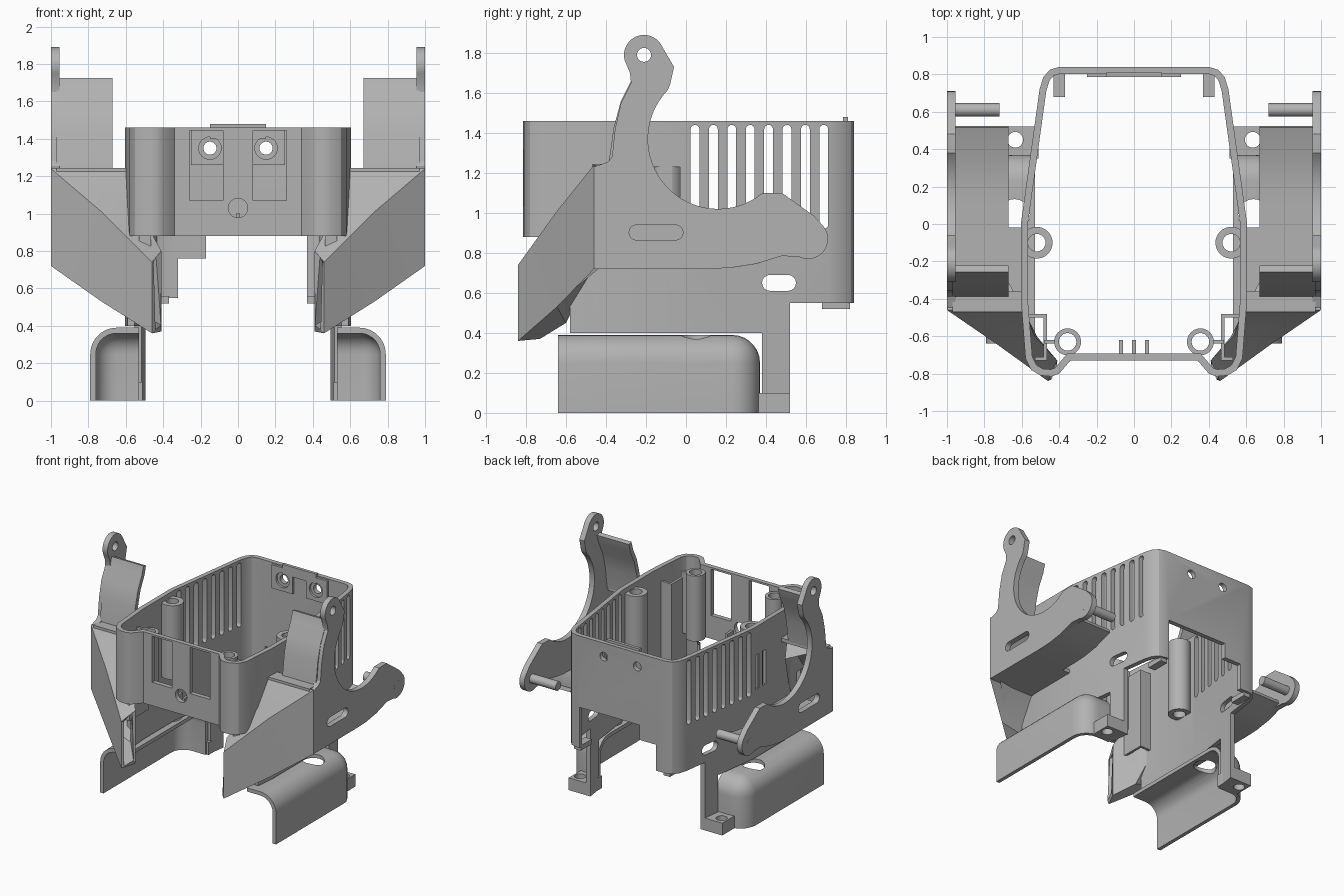
import bpy, bmesh, math
from mathutils import Vector

if "Cube" in bpy.data.objects:
    bpy.data.objects.remove(bpy.data.objects["Cube"], do_unlink=True)

grey = bpy.data.materials.new("plain grey")
grey.use_nodes = True
COLOR = (0.45, 0.45, 0.45, 1)
grey.diffuse_color = COLOR
grey.node_tree.nodes["Principled BSDF"].inputs["Base Color"].default_value = COLOR


def place(axis, a, b, t):
    return Vector({"x": (t, a, b), "y": (a, t, b), "z": (a, b, t)}[axis])


def to_object(name, bm):
    bmesh.ops.recalc_face_normals(bm, faces=bm.faces)
    mesh = bpy.data.meshes.new(name)
    bm.to_mesh(mesh)
    bm.free()
    obj = bpy.data.objects.new(name, mesh)
    bpy.context.collection.objects.link(obj)
    mesh.materials.append(grey)
    return obj


def apply(obj, kind, **settings):
    mod = obj.modifiers.new(kind, kind)
    for key, value in settings.items():
        setattr(mod, key, value)
    bpy.context.view_layer.objects.active = obj
    bpy.ops.object.modifier_apply(modifier=mod.name)


def prism(name, points, axis, lo, hi):
    bm = bmesh.new()
    ends = [[bm.verts.new(place(axis, a, b, t)) for a, b in points] for t in (lo, hi)]
    for end in ends:
        bm.faces.new(end)
    for i in range(len(points)):
        j = (i + 1) % len(points)
        bm.faces.new((ends[0][i], ends[0][j], ends[1][j], ends[1][i]))
    return to_object(name, bm)


def loft(name, sections, thickness):
    """Hollow tube through matching loops."""
    bm = bmesh.new()
    loops = [[bm.verts.new(p) for p in s] for s in sections]
    for low, high in zip(loops, loops[1:]):
        for i in range(len(low)):
            j = (i + 1) % len(low)
            bm.faces.new((low[i], low[j], high[j], high[i]))
    obj = to_object(name, bm)
    apply(obj, "SOLIDIFY", thickness=thickness, offset=-1, use_even_offset=True)
    return obj


def sheet(name, path, axis, lo, hi, thickness):
    """Thin strip that follows an open path."""
    bm = bmesh.new()
    rows = [[bm.verts.new(place(axis, a, b, t)) for t in (lo, hi)] for a, b in path]
    for r, s in zip(rows, rows[1:]):
        bm.faces.new((r[0], r[1], s[1], s[0]))
    obj = to_object(name, bm)
    apply(obj, "SOLIDIFY", thickness=thickness, offset=0, use_even_offset=True)
    return obj


def box(name, x, y, z):
    return prism(name, [(x[0], y[0]), (x[1], y[0]), (x[1], y[1]), (x[0], y[1])], "z", *z)


def arc(a, b, r, start, end, n=20):
    angles = [math.radians(start + (end - start) * i / n) for i in range(n + 1)]
    return [(a + r * math.cos(t), b + r * math.sin(t)) for t in angles]


def circle(a, b, r):
    return arc(a, b, r, 0, 345, 23)


def capsule(a, b, length, r, upright):
    h = length / 2 - r
    if upright:
        return arc(a, b + h, r, 0, 180, 8) + arc(a, b - h, r, 180, 360, 8)
    return arc(a + h, b, r, -90, 90, 8) + arc(a - h, b, r, 90, 270, 8)


def cut(obj, *cutters):
    for c in cutters:
        apply(obj, "BOOLEAN", operation="DIFFERENCE", solver="EXACT", object=c)
        bpy.data.objects.remove(c, do_unlink=True)
    return obj


def mirror(*objs):
    for obj in objs:
        apply(obj, "MIRROR", use_mirror_merge=False)


# Main shell: open wall with stepped lower edge
half = [(0.34, -0.73), (0.40, -0.80), (0.44, -0.815), (0.50, -0.81), (0.55, -0.78),
        (0.58, -0.72), (0.605, -0.4), (0.605, 0), (0.505, 0.72), (0.485, 0.785),
        (0.45, 0.825), (0.40, 0.84)]
outline = half + [(-x, y) for x, y in reversed(half)]
shell = loft("main_shell", [[(x, y, z) for x, y in outline] for z in (0, 1.46)], 0.037)
cut(shell,
    box("c", (-1, 1), (-1, -0.58), (-1, 0.88)),
    box("c", (-1, 1), (-0.7, 0.38), (-1, 0.4)),
    box("c", (-1, 1), (0.52, 1), (-1, 0.55)),
    box("c", (-0.32, 0.37), (0.6, 1), (-1, 0.76)),
    box("c", (-0.17, 0.37), (0.6, 1), (0.5, 0.88)))

# Side vents and side hole
for i in range(8):
    cut(shell, prism("c", capsule(0.045 + 0.092 * i, 1.18, 0.52, 0.022, True), "x", -1, 1))
for y in (-0.14, -0.05):
    cut(shell, box("c", (-1, 1), (y - 0.02, y + 0.02), (0.95, 1.23)))
cut(shell, prism("c", capsule(0.465, 0.65, 0.17, 0.04, False), "x", -1, 1))

# Front windows, front hole, back screw holes
for s in (-1, 1):
    x = sorted((s * 0.08, s * 0.26))
    cut(shell, box("c", x, (-0.9, -0.65), (1.07, 1.445)),
        prism("c", circle(s * 0.15, 1.35, 0.035), "y", 0.7, 1))
cut(shell, prism("c", circle(0, 1.03, 0.052), "y", -0.9, -0.65))

# Back screw pads and top tab
pad = cut(box("screw_pad", (0.06, 0.25), (0.785, 0.81), (1.26, 1.45)),
          prism("c", circle(0.15, 1.35, 0.06), "y", 0.7, 1))
mirror(pad)
box("top_tab", (-0.15, 0.15), (0.785, 0.81), (1.4, 1.48))
mirror(box("back_lower_tab", (0.37, 0.43), (0.68, 0.82), (0.52, 0.56)))

# Screw posts inside the shell
for name, x, y, r, low in (("side_post", 0.52, -0.1, 0.085, 0.82),
                           ("front_post", 0.355, -0.63, 0.072, 0.89)):
    post = prism(name, circle(x, y, r), "z", low, 1.42)
    mirror(cut(post, prism("c", circle(x, y, 0.047), "z", 0, 2)))
mirror(box("post_web", (0.42, 0.48), (-0.64, -0.62), (0.9, 1.4)))
for x in (-0.07, 0, 0.07):
    box("front_rib", (x - 0.01, x + 0.01), (-0.7, -0.62), (0.89, 1.0))

# Inner bracket around the duct inlet
mirror(sheet("duct_bracket", [(0.58, -0.49), (0.475, -0.49), (0.475, -0.72), (0.53, -0.72)],
             "z", 0.7, 1.35, 0.02))

# Air duct tapering to a narrow nozzle
duct = loft("air_duct", [
    [(0.59, -0.46, 0.72), (1.0, -0.46, 0.72), (1.0, -0.46, 1.24), (0.59, -0.46, 1.24)],
    [(0.52, -0.60, 0.45), (0.73, -0.645, 0.53), (0.73, -0.645, 1.01), (0.53, -0.60, 1.02)],
    [(0.41, -0.73, 0.37), (0.46, -0.84, 0.36), (0.46, -0.84, 0.74), (0.41, -0.73, 0.80)]],
    0.02)

# Outer arm plate with cradle arc, two eyes and a slot
profile = arc(0.16, 1.37, 0.35, 136, 309, 32)
profile += [(0.48, 1.10), (0.64, 0.985)]
profile += arc(0.61, 0.87, 0.1, 45, -115)
profile += [(0.48, 0.785), (0.35, 0.745), (0.22, 0.725), (0.1, 0.72), (-0.46, 0.72),
            (-0.46, 1.23), (-0.39, 1.255), (-0.37, 1.28), (-0.355, 1.42), (-0.325, 1.55),
            (-0.275, 1.65), (-0.28, 1.70)]
profile += arc(-0.21, 1.79, 0.1, 205, 25)
profile += [(-0.06, 1.73), (-0.08, 1.64)]
arm = cut(prism("arm_plate", profile, "x", 0.955, 1.0),
          prism("c", circle(-0.21, 1.79, 0.035), "x", 0.5, 1.5),
          prism("c", capsule(-0.15, 0.902, 0.27, 0.038, False), "x", 0.5, 1.5))

# Cradle sheets joining the arm to the shell
front_sheet = sheet("cradle_front_sheet", [(-0.37, 1.24), (-0.345, 1.42), (-0.31, 1.55),
                                           (-0.26, 1.65), (-0.24, 1.72)],
                    "x", 0.67, 0.97, 0.035)
floor = sheet("cradle_floor", [(-0.46, 0.735), (0.1, 0.735), (0.22, 0.74), (0.35, 0.76),
                               (0.52, 0.815)], "x", 0.67, 0.97, 0.03)
link = box("cradle_link", (0.58, 0.68), (-0.46, -0.02), (0.72, 0.75))
roof = box("cradle_roof", (0.59, 0.97), (-0.47, -0.36), (1.215, 1.245))
peg = prism("arm_peg", circle(0.61, 0.87, 0.036), "x", 0.72, 1.001)

# Rounded lower cover, open in front, below and inside
bm = bmesh.new()
bmesh.ops.create_cube(bm, size=1)
for v in bm.verts:
    v.co = (0.66 + 0.26 * v.co.x, -0.135 + 1.01 * v.co.y, 0.195 + 0.39 * v.co.z)


def on_outer_sides(v):
    return (v.co.x > 0.78) + (v.co.y > 0.36) + (v.co.z > 0.38) >= 2


rounded = [e for e in bm.edges if all(on_outer_sides(v) for v in e.verts)]
bmesh.ops.bevel(bm, geom=rounded, offset=0.14, segments=7, profile=0.5, affect="EDGES")
bm.normal_update()
open_faces = [f for f in bm.faces if f.normal.x < -0.9 or f.normal.y < -0.9 or f.normal.z < -0.9]
bmesh.ops.delete(bm, geom=open_faces, context="FACES")
cover = to_object("lower_cover", bm)
apply(cover, "SOLIDIFY", thickness=0.03, offset=-1)
cut(cover, prism("c", circle(0.64, 0.05, 0.083), "z", 0.3, 0.6))

# Screw foot
foot = cut(box("screw_foot", (0.51, 0.69), (0.35, 0.52), (0, 0.1)),
           prism("c", circle(0.635, 0.45, 0.042), "z", -1, 1))

mirror(duct, arm, front_sheet, floor, link, roof, peg, cover, foot)

# Smooth curved walls, keep edges sharp
bpy.ops.object.select_all(action="DESELECT")
for obj in bpy.context.collection.objects:
    if obj.type == "MESH" and grey.name in obj.data.materials:
        obj.select_set(True)
        bpy.context.view_layer.objects.active = obj
bpy.ops.object.shade_smooth_by_angle(angle=math.radians(30))
